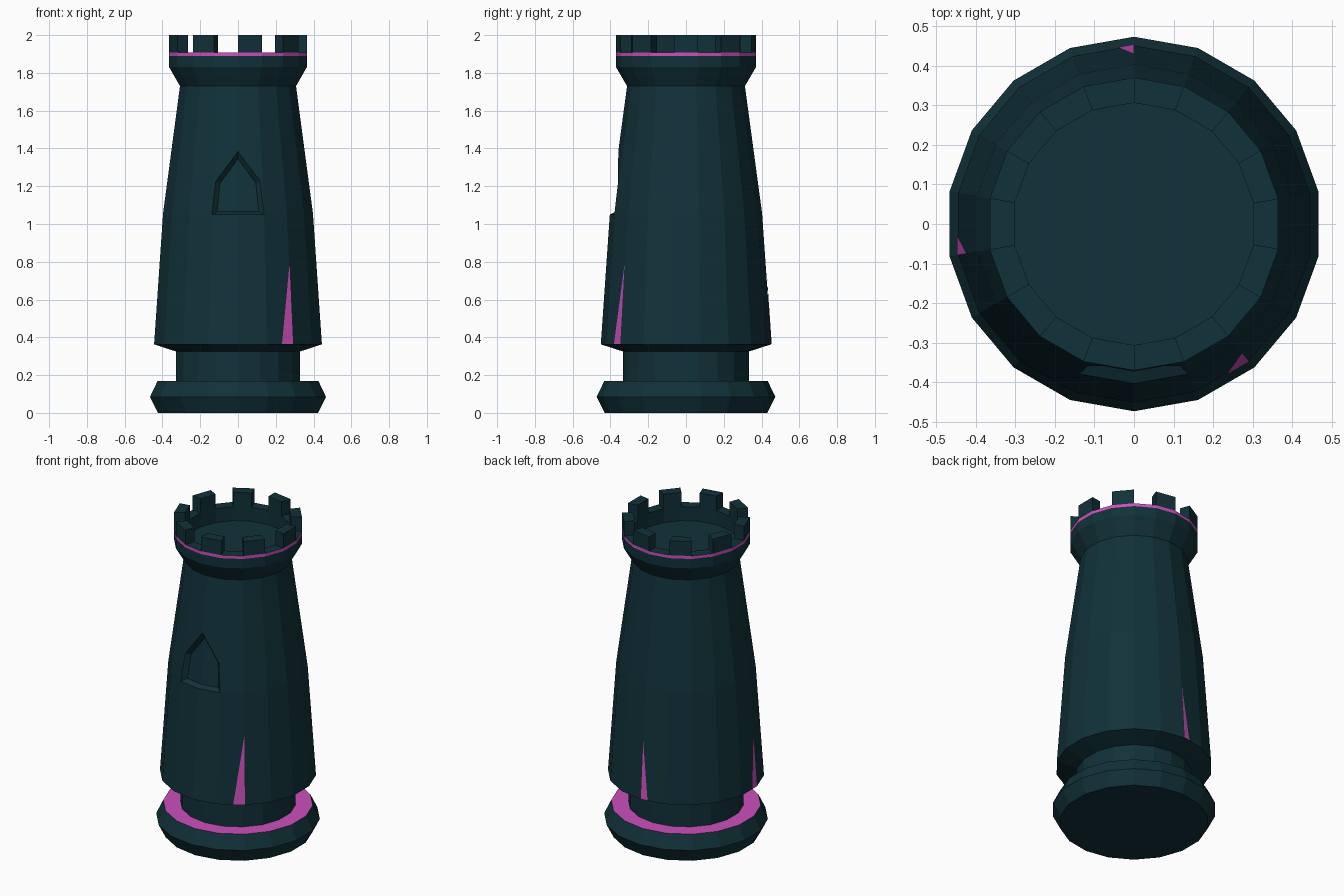
import bpy, bmesh, math
from mathutils import Vector

if "Cube" in bpy.data.objects:
    bpy.data.objects.remove(bpy.data.objects["Cube"])

N = 18
STEP = 360 / N


def material(name, rgb):
    m = bpy.data.materials.new(name)
    m.diffuse_color = (*rgb, 1)
    m.use_nodes = True
    m.node_tree.nodes["Principled BSDF"].inputs["Base Color"].default_value = m.diffuse_color
    return m


TEAL = material("dark teal", (0.0055, 0.031, 0.041))
PINK = material("bright pink", (0.60, 0.08, 0.50))


def pt(r, deg, z):
    a = math.radians(deg)
    return Vector((r * math.cos(a), r * math.sin(a), z))


def make(name, verts, faces, mats, fix=True):
    me = bpy.data.meshes.new(name)
    me.from_pydata(verts, [], faces)
    for m in mats:
        me.materials.append(m)
    if fix:
        bm = bmesh.new()
        bm.from_mesh(me)
        bmesh.ops.recalc_face_normals(bm, faces=bm.faces)
        bm.to_mesh(me)
        bm.free()
    ob = bpy.data.objects.new(name, me)
    bpy.context.collection.objects.link(ob)
    return ob


# Tower: one lathed profile from foot to sunken roof floor
profile = [(0.43, 0), (0.473, 0.085), (0.432, 0.17), (0.333, 0.17), (0.333, 0.325),
           (0.451, 0.363), (0.403, 1.055), (0.312, 1.73), (0.37, 1.83),
           (0.37, 1.89), (0.37, 1.909), (0.306, 1.909), (0.306, 1.82)]
PINK_BANDS = (2, 9)          # foot ledge and line below the battlements
verts = [pt(r, 90 + STEP * i, z) for r, z in profile for i in range(N)]
faces, colours = [], []
for k in range(len(profile) - 1):
    for i in range(N):
        j = (i + 1) % N
        faces.append((k * N + i, k * N + j, (k + 1) * N + j, (k + 1) * N + i))
        colours.append(1 if k in PINK_BANDS else 0)
last = (len(profile) - 1) * N
faces += [tuple(range(N))[::-1], tuple(range(last, last + N))]
colours += [0, 0]
tower = make("tower", verts, faces, (TEAL, PINK))
for p, c in zip(tower.data.polygons, colours):
    p.material_index = c

# Battlements: every second segment of the rim
for n in range(N // 2):
    a = -90 + 2 * STEP * n
    v = [pt(r, d, z) for z in (1.909, 2.0)
         for r, d in ((0.37, a), (0.37, a + STEP), (0.306, a + STEP), (0.306, a))]
    f = [(0, 1, 5, 4), (1, 2, 6, 5), (2, 3, 7, 6), (3, 0, 4, 7), (4, 5, 6, 7)]
    make(f"battlement_{n + 1}", v, f, (TEAL,))


# Pointed window: shallow recess whose back follows the wall
def radius(z):
    if z < 1.055:
        return 0.451 + (z - 0.363) / (1.055 - 0.363) * (0.403 - 0.451)
    return 0.403 + (z - 1.055) / (1.73 - 1.055) * (0.312 - 0.403)


def wall(x, z, depth):
    return Vector((x, -radius(z) + abs(x) * math.tan(math.radians(10)) + depth, z))


outer = [(0, 1.05), (0.138, 1.05), (0.118, 1.225), (0, 1.385), (-0.118, 1.225), (-0.138, 1.05)]
inner = [(0, 1.065), (0.11, 1.065), (0.095, 1.215), (0, 1.345), (-0.095, 1.215), (-0.11, 1.065)]
back = [wall(x, z, 0.03) for x, z in inner]
rim = [wall(x, z, 0) for x, z in outer]
front = [b + 2 * (r - b) for b, r in zip(back, rim)]
f = [(i, (i + 1) % 6, 6 + (i + 1) % 6, 6 + i) for i in range(6)]
for o in (0, 6):
    f += [(o, o + 1, o + 2), (o, o + 2, o + 3), (o, o + 3, o + 4), (o, o + 4, o + 5)]
cutter = make("window_cutter", back + front, f, (TEAL,))
cutter.hide_render = True
mod = tower.modifiers.new("window", "BOOLEAN")
mod.operation, mod.solver, mod.object = "DIFFERENCE", "EXACT", cutter
bpy.context.view_layer.objects.active = tower
bpy.ops.object.modifier_apply(modifier=mod.name)
bpy.data.objects.remove(cutter)

# Pink spikes lying on the wall beside three of its edges
for n, (edge, side, width, top) in enumerate(((-50, -1, 0.43, 0.79), (90, 1, 0.27, 0.72),
                                              (190, -1, 0.32, 0.72))):
    z0, gap = 0.365, 0.003
    a = pt(radius(z0) + gap, edge, z0)
    b = a.lerp(pt(radius(z0) + gap, edge + side * STEP, z0), width)
    tip = pt(radius(top) + gap, edge, top)
    tri = [a, b, tip] if side > 0 else [b, a, tip]
    make(f"spike_{n + 1}", tri, [(0, 1, 2)], (PINK,), fix=False)
